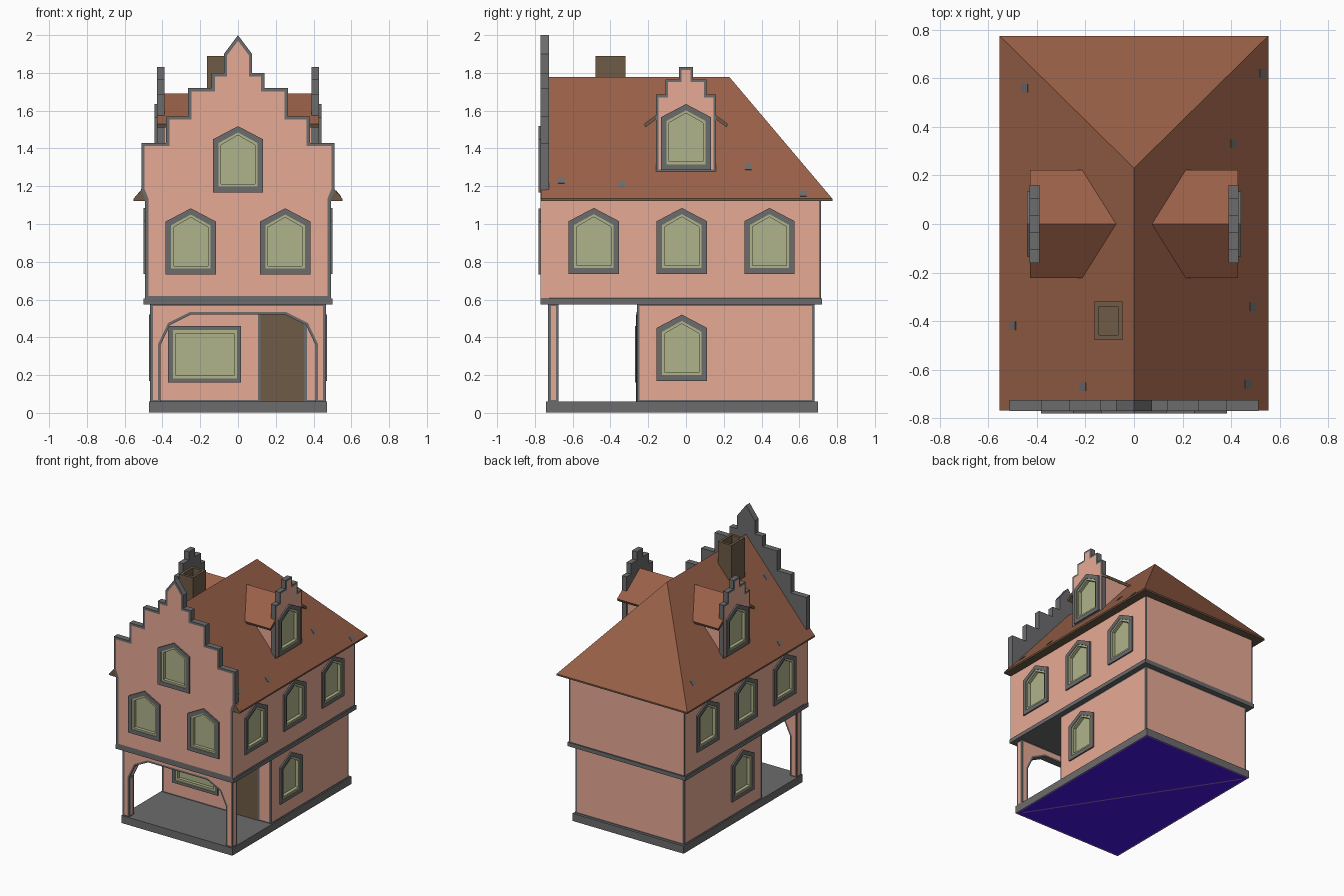
import bpy, bmesh, math
from mathutils import Matrix, Vector

if "Cube" in bpy.data.objects:
    bpy.data.objects.remove(bpy.data.objects["Cube"])


def mat(name, r, g, b):
    m = bpy.data.materials.new(name)
    m.diffuse_color = (r, g, b, 1)
    m.use_nodes = True
    m.node_tree.nodes["Principled BSDF"].inputs["Base Color"].default_value = m.diffuse_color
    return m


PINK = mat("pink_plaster", 0.84, 0.42, 0.315)
GREY = mat("grey_stone", 0.15, 0.15, 0.155)
ROOF = mat("roof_tile_brown", 0.32, 0.118, 0.064)
GREEN = mat("pale_green_glass", 0.43, 0.455, 0.26)
WOOD = mat("dark_wood", 0.155, 0.105, 0.063)
BLUE = mat("blue_underside", 0.07, 0.008, 0.85)
PURPLE = mat("purple_underside_edge", 0.35, 0.14, 0.60)

FRONT = Matrix()
RIGHT = Matrix.Rotation(math.pi / 2, 4, 'Z')
LEFT = Matrix.Rotation(-math.pi / 2, 4, 'Z')


def finish(name, bm, mats):
    bmesh.ops.recalc_face_normals(bm, faces=bm.faces)
    me = bpy.data.meshes.new(name)
    bm.to_mesh(me)
    bm.free()
    for m in mats:
        me.materials.append(m)
    o = bpy.data.objects.new(name, me)
    bpy.context.collection.objects.link(o)
    return o


def prism(pts, d0, d1, M=FRONT):
    """Extrude a (u, z) outline from distance d0 out to d1 along the facing direction."""
    bm = bmesh.new()
    rings = [[bm.verts.new(M @ Vector((u, -d, z))) for u, z in pts] for d in (d0, d1)]
    n = len(pts)
    bm.faces.new(rings[0])
    bm.faces.new(rings[1])
    for i in range(n):
        j = (i + 1) % n
        bm.faces.new((rings[0][i], rings[0][j], rings[1][j], rings[1][i]))
    bmesh.ops.recalc_face_normals(bm, faces=bm.faces)
    return bm


def trim(bm, t, rule):
    """Inset the chosen faces: plaster (0) inside, stone (1) everywhere else."""
    bm.normal_update()
    pick = [f for f in bm.faces if rule(f)]
    for f in bm.faces:
        f.material_index = 1
    bmesh.ops.inset_individual(bm, faces=pick, thickness=t, use_even_offset=True)
    for f in pick:
        f.material_index = 0


def rect(u0, u1, z0, z1):
    return [(u0, z0), (u1, z0), (u1, z1), (u0, z1)]


def box(name, x0, x1, y0, y1, z0, z1, m):
    return finish(name, prism(rect(x0, x1, z0, z1), -y1, -y0), [m])


def mirrored(half):
    return half + [(-u, z) for u, z in reversed(half) if u > 1e-6]


def pentagon(c, z, w, b, s, p):
    return [(c - w, z + b), (c + w, z + b), (c + w, z + s), (c, z + p), (c - w, z + s)]


def dark_edges(o):
    """Roof edges and undersides are wood, the slopes are tile."""
    o.data.materials.append(WOOD)
    for p in o.data.polygons:
        p.material_index = int(p.normal.z < .3)


cuts = []


def window(name, outlines, d, M, wall):
    """Stone surround, green frame and recessed pane; also a hole in the wall."""
    bm = bmesh.new()
    o, m, i = outlines
    steps = [(o, d - .004, 0), (o, d + .011, 0), (m, d + .011, 0), (m, d + .005, 1),
             (i, d + .005, 1), (i, d - .02, 1)]
    n, prev = len(o), None
    for pts, dd, mi in steps:
        ring = [bm.verts.new(M @ Vector((u, -dd, z))) for u, z in pts]
        if prev:
            for k in range(n):
                f = bm.faces.new((prev[k], prev[(k + 1) % n], ring[(k + 1) % n], ring[k]))
                f.material_index = mi
        prev = ring
    bm.faces.new(prev).material_index = 1
    finish(name, bm, [GREY, GREEN])
    cut = finish("window_cutter", prism(m, d - .024, d + .05, M), [])
    cut.hide_render = True
    cuts.append((wall, cut))


def arched(name, c, z, d, M, wall):
    window(name, [pentagon(c, z, .133, 0, .28, .35), pentagon(c, z, .104, .031, .26, .317),
                  pentagon(c, z, .09, .045, .25, .302)], d, M, wall)


def vertical(f):
    return abs(f.normal.z) < .1


# stone base, blue underside with purple edge and diagonal seam
bm = prism(rect(-.47, .47, .002, .06), -.70, .74)
bm.normal_update()
under = [f for f in bm.faces if f.normal.z < -.9]
rim = bmesh.ops.inset_individual(bm, faces=under, thickness=.016)["faces"]
for f in under:
    f.material_index = 1
for f in rim:
    f.material_index = 2
finish("base_slab", bm, [GREY, BLUE, PURPLE])
bm = bmesh.new()
a, b = Vector((.44, -.70, 0)), Vector((-.44, .66, 0))
side = Vector((.84, .54, 0)) * .007
bm.faces.new([bm.verts.new(p) for p in (a - side, a + side, b + side, b - side)])
finish("underside_seam", bm, [PURPLE])

# ground floor block
bm = prism(rect(-.46, .46, .055, .58), -.68, .26)
trim(bm, .014, vertical)
ground = finish("ground_floor_walls", bm, [PINK, GREY])
box("front_door", .12, .35, -.266, -.255, .06, .52, WOOD)
box("door_frame", .105, .365, -.263, -.255, .06, .535, GREY)

# porch arch with chamfered corners
arch = mirrored([(.25, .52), (.36, .465), (.41, .36), (.41, .055), (.465, .055), (.465, .58)])
bm = prism(arch, .675, .73)
trim(bm, .014, lambda f: abs(f.normal.y) > .9 or abs(f.normal.x) > .9)
finish("porch_arch", bm, [PINK, GREY])

# band between floors and upper floor block
box("floor_band", -.50, .50, -.77, .72, .575, .605, GREY)
bm = prism(rect(-.49, .49, .60, 1.14), -.715, .74)
trim(bm, .012, lambda f: vertical(f) and f.normal.y > -.9)
upper = finish("upper_floor_walls", bm, [PINK, GREY])

# stepped front gable
gable = mirrored([(.492, .60), (.492, 1.13), (.512, 1.18), (.512, 1.43), (.38, 1.43), (.38, 1.57),
                  (.265, 1.57), (.265, 1.72), (.14, 1.72), (.14, 1.80), (.075, 1.80),
                  (.075, 1.90), (0, 2.0)])
bm = prism(gable, .725, .77)
trim(bm, .018, lambda f: f.normal.y < -.9)
for f in bm.faces:
    if abs(f.normal.x) > .9 and f.calc_center_median().z < 1.13:
        f.material_index = 0
facade = finish("stepped_gable", bm, [PINK, GREY])

# main roof, hipped at the back
bm = bmesh.new()
E, RZ, Y0, Y1 = .553, 1.778, -.742, .775
low, eave = [[bm.verts.new((x, y, z)) for x, y in ((-E, Y0), (E, Y0), (E, Y1), (-E, Y1))]
             for z in (1.122, 1.134)]
ra, rb = bm.verts.new((0, Y0, RZ)), bm.verts.new((0, .23, RZ))
bm.faces.new(low)
for k in range(4):
    j = (k + 1) % 4
    bm.faces.new((low[k], low[j], eave[j], eave[k]))
bm.faces.new((eave[0], eave[1], ra))
bm.faces.new((eave[1], eave[2], rb, ra))
bm.faces.new((eave[2], eave[3], rb))
bm.faces.new((eave[3], eave[0], ra, rb))
dark_edges(finish("main_roof", bm, [ROOF]))
for s in (1, -1):
    dark_edges(finish("eave_end", prism([(s * .49, 1.122), (s * E, 1.122), (s * E, 1.134),
                                         (s * .49, 1.205)], .735, .768), [ROOF]))

# small weathered tiles on the side slopes
slope = math.atan2(RZ - 1.134, E)
for x, y in ((-.45, .56), (.41, .33), (.49, -.34), (.47, -.66), (-.5, -.42), (-.21, -.67), (.53, .62)):
    s = 1 if x > 0 else -1
    M = (Matrix.Translation((x, y, 1.134 + (E - abs(x)) * math.tan(slope)))
         @ Matrix.Rotation(s * slope, 4, 'Y') @ Matrix.Diagonal((.04, .035, .006, 1)))
    bm = bmesh.new()
    bmesh.ops.create_cube(bm, size=1, matrix=M)
    finish("weathered_tile", bm, [GREY])

# chimney with a sunken top
bm = prism(rect(-.163, -.047, 1.5, 1.89), .32, .478)
bm.normal_update()
top = [f for f in bm.faces if f.normal.z > .9]
bmesh.ops.inset_individual(bm, faces=top, thickness=.028)
hole = bmesh.ops.extrude_discrete_faces(bm, faces=top)["faces"]
bmesh.ops.translate(bm, vec=(0, 0, -.06), verts=hole[0].verts)
finish("chimney", bm, [WOOD])

# dormers on both sides
for side, M in (("right", RIGHT), ("left", LEFT)):
    body = mirrored([(.15, 1.25), (.15, 1.565), (0, 1.665)])
    finish(side + "_dormer_walls", prism(body, .10, .40, M), [PINK])
    cap = [(0, 1.668), (.215, 1.512), (.222, 1.53), (0, 1.692), (-.222, 1.53), (-.215, 1.512)]
    dark_edges(finish(side + "_dormer_roof", prism(cap, .04, .428, M), [ROOF]))
    steps = mirrored([(.16, 1.275), (.16, 1.685), (.108, 1.685), (.108, 1.765),
                      (.038, 1.765), (.038, 1.83)])
    bm = prism(steps, .39, .43, M)
    trim(bm, .014, lambda f: abs(f.normal.x) > .9 and abs(f.calc_center_median().x) > .42)
    panel = finish(side + "_dormer_gable", bm, [PINK, GREY])
    arched(side + "_dormer_window", 0, 1.285, .43, M, panel)
    # side windows, upper and ground floor
    k = 1 if side == "right" else -1
    for y in (-.488, -.022, .442):
        arched(side + "_upper_window", k * y, .735, .49, M, upper)
    arched(side + "_ground_window", k * -.022, .17, .46, M, ground)

# front windows
arched("gable_window", 0, 1.168, .77, FRONT, facade)
for x in (-.25, .25):
    arched("front_upper_window", x, .733, .77, FRONT, facade)
window("porch_window", [rect(-.37, .015, .16, .46), rect(-.345, -.005, .182, .438),
                        rect(-.328, -.022, .199, .421)], .26, FRONT, ground)

# cut the window holes and drop the cutters
for wall, cut in cuts:
    b = wall.modifiers.new("hole", 'BOOLEAN')
    b.operation, b.solver, b.object = 'DIFFERENCE', 'EXACT', cut
bpy.context.view_layer.update()
dg = bpy.context.evaluated_depsgraph_get()
for wall in {w for w, c in cuts}:
    me = bpy.data.meshes.new_from_object(wall.evaluated_get(dg))
    wall.modifiers.clear()
    wall.data = me
for wall, cut in cuts:
    bpy.data.objects.remove(cut)
